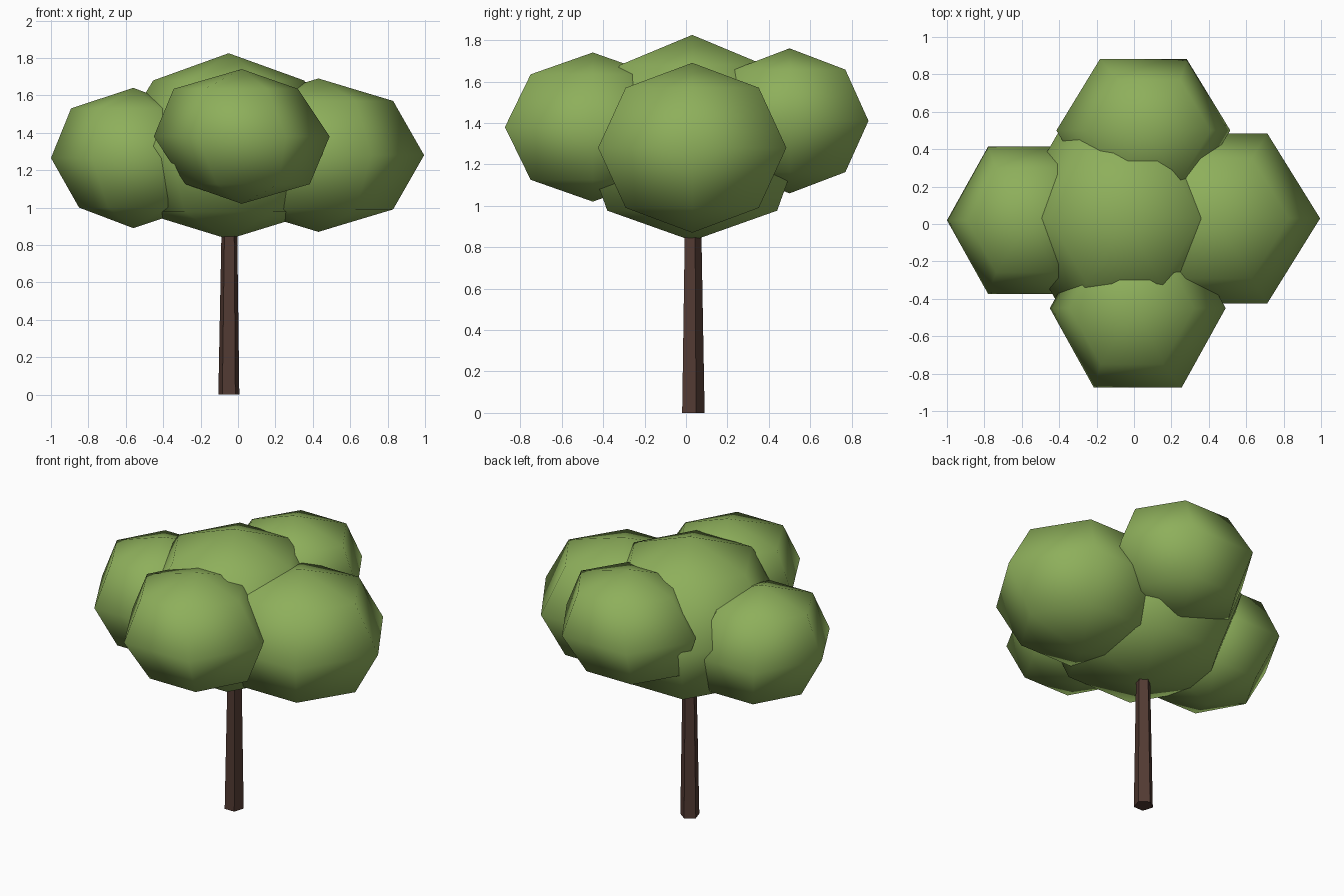
import bpy, bmesh, math

if "Cube" in bpy.data.objects:
    bpy.data.objects.remove(bpy.data.objects["Cube"])


def material(name, rgb):
    m = bpy.data.materials.new(name)
    m.diffuse_color = (*rgb, 1.0)
    m.use_nodes = True
    m.node_tree.nodes["Principled BSDF"].inputs["Base Color"].default_value = m.diffuse_color
    return m


LEAF = material("leaf green", (0.27, 0.43, 0.105))
BARK = material("bark brown", (0.085, 0.043, 0.033))


def lathe(name, rings, sides, start, mat, smooth):
    """Stack of rings (x, y, z, rx, ry); a ring of zero radius is a pole."""
    bm = bmesh.new()
    loops = []
    for x, y, z, rx, ry in rings:
        if rx == 0:
            loops.append([bm.verts.new((x, y, z))] * sides)
            continue
        angles = [start + 2 * math.pi * i / sides for i in range(sides)]
        loops.append([bm.verts.new((x + rx * math.cos(a), y + ry * math.sin(a), z))
                      for a in angles])
    for low, high in zip(loops, loops[1:]):
        for i in range(sides):
            j = (i + 1) % sides
            corners = list(dict.fromkeys((low[i], low[j], high[j], high[i])))
            bm.faces.new(corners)
    # flat caps where the ends are not poles
    for loop in (loops[0], loops[-1]):
        if loop[0] is not loop[1]:
            bm.faces.new(loop)
    bmesh.ops.recalc_face_normals(bm, faces=bm.faces)
    for f in bm.faces:
        f.smooth = smooth
    me = bpy.data.meshes.new(name)
    bm.to_mesh(me)
    bm.free()
    me.materials.append(mat)
    ob = bpy.data.objects.new(name, me)
    bpy.context.collection.objects.link(ob)
    return ob


def leaf_clump(name, centre, radius, lean=0.0, taper=0.0):
    """Six-sided, four-ring ball; lean shifts the rings in x, taper narrows the top."""
    cx, cy, cz = centre
    rx, ry, rz = radius
    s = math.sqrt(0.5)
    rings = [(cx, cy, cz - rz, 0, 0)]
    for h, r in ((-s, s * (1 + taper)), (0, 1), (s, s * (1 - taper))):
        rings.append((cx + lean * h, cy, cz + rz * h, rx * r, ry * r))
    rings.append((cx, cy, cz + rz, 0, 0))
    return lathe(name, rings, 6, 0.0, LEAF, True)


# five-sided tapered trunk, its top hidden in the leaves
lathe("trunk", [(-0.049, 0.03, 0.0, 0.059, 0.060),
                (-0.046, 0.03, 1.0, 0.042, 0.042)],
      5, math.pi / 2, BARK, False)

# leaf clumps
leaf_clump("centre_leaves", (-0.05, 0.03, 1.328), (0.62, 0.62, 0.497), 0.0, 0.08)
leaf_clump("left_leaves", (-0.56, 0.02, 1.265), (0.44, 0.455, 0.375), -0.03)
leaf_clump("right_leaves", (0.43, 0.03, 1.28), (0.565, 0.525, 0.41))
leaf_clump("front_leaves", (0.02, -0.45, 1.38), (0.47, 0.49, 0.36), -0.045)
leaf_clump("back_leaves", (0.05, 0.50, 1.41), (0.465, 0.44, 0.35), 0.045)
